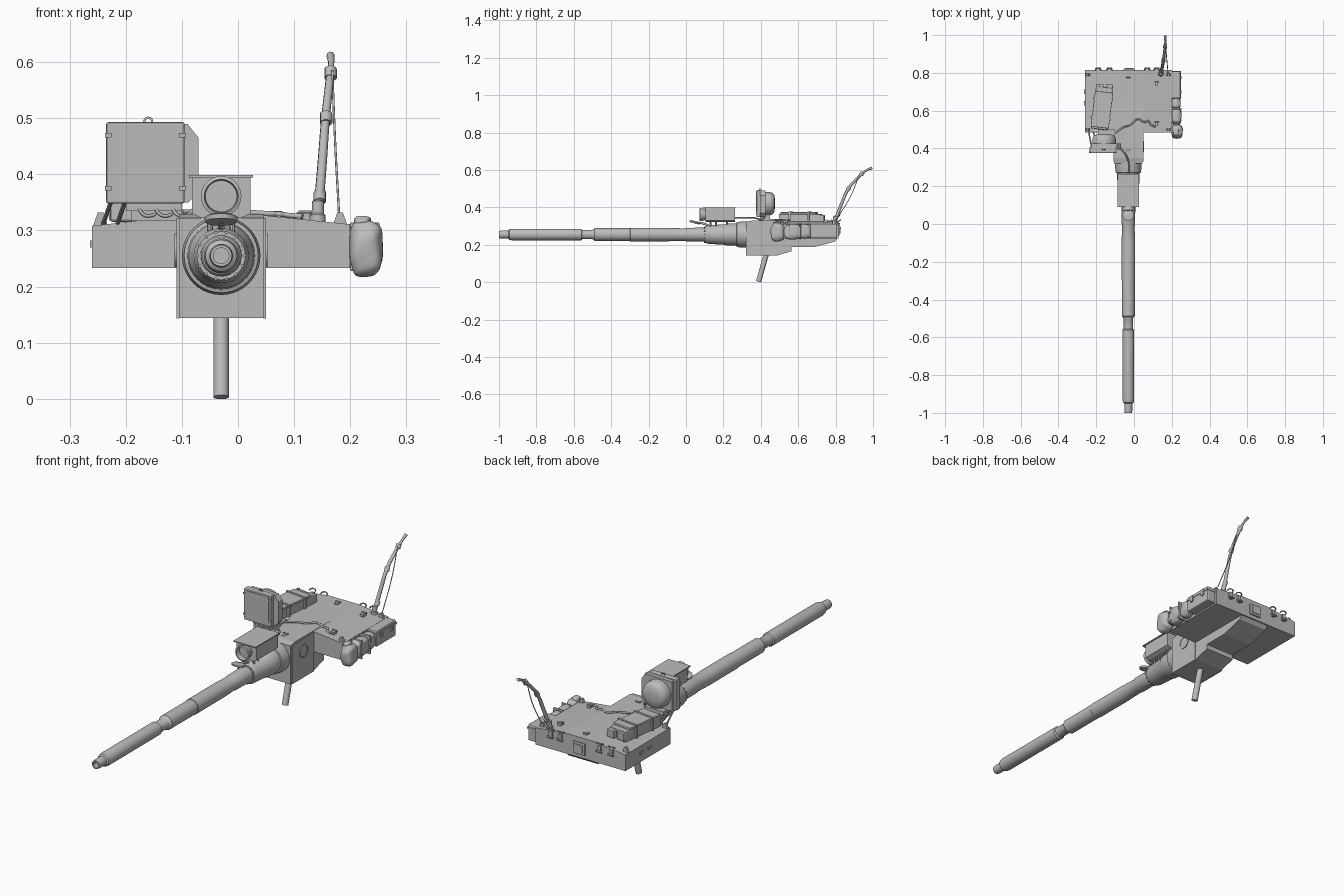
import bpy, bmesh, math
from mathutils import Vector, Matrix

if "Cube" in bpy.data.objects:
    bpy.data.objects.remove(bpy.data.objects["Cube"])

grey = bpy.data.materials.new("turret grey")
grey.diffuse_color = (0.5, 0.5, 0.5, 1)
grey.use_nodes = True
grey.node_tree.nodes["Principled BSDF"].inputs["Base Color"].default_value = grey.diffuse_color
AX, AZ = -0.03, 0.255          # gun axis


def finish(name, bm, smooth=False, bevel=0):
    bmesh.ops.recalc_face_normals(bm, faces=bm.faces)
    me = bpy.data.meshes.new(name)
    bm.to_mesh(me)
    bm.free()
    ob = bpy.data.objects.new(name, me)
    bpy.context.collection.objects.link(ob)
    me.materials.append(grey)
    if bevel:
        m = ob.modifiers.new("bevel", 'BEVEL')
        m.width, m.segments = bevel, 2
    if smooth:
        bpy.ops.object.select_all(action='DESELECT')
        ob.select_set(True)
        bpy.context.view_layer.objects.active = ob
        bpy.ops.object.shade_smooth_by_angle(angle=math.radians(35))
    return ob


def box(name, x, y, z, rot=0, bevel=0):
    """Box from (min, max) ranges, turned about its own vertical axis."""
    bm = bmesh.new()
    c = Vector([(a[0] + a[1]) / 2 for a in (x, y, z)])
    s = [a[1] - a[0] for a in (x, y, z)]
    M = Matrix.Translation(c) @ Matrix.Rotation(math.radians(rot), 4, 'Z') @ Matrix.Diagonal((*s, 1))
    bmesh.ops.create_cube(bm, size=1, matrix=M)
    return finish(name, bm, bevel=bevel)


def prism(name, pts, axis, lo, hi, bevel=0):
    """Extrude a profile along x (points y,z) or y (points x,z)."""
    bm = bmesh.new()
    put = (lambda p, t: (t, p[0], p[1])) if axis == 'x' else (lambda p, t: (p[0], t, p[1]))
    f = bm.faces.new([bm.verts.new(put(p, lo)) for p in pts])
    r = bmesh.ops.extrude_face_region(bm, geom=[f])
    d = (hi - lo, 0, 0) if axis == 'x' else (0, hi - lo, 0)
    bmesh.ops.translate(bm, vec=d, verts=[v for v in r['geom'] if isinstance(v, bmesh.types.BMVert)])
    return finish(name, bm, bevel=bevel)


def lathe(name, prof, origin, direction, n=32):
    """Spin (distance, radius) points about a line."""
    bm = bmesh.new()
    M = Matrix.Translation(origin) @ Vector((0, 0, 1)).rotation_difference(Vector(direction)).to_matrix().to_4x4()
    rings = []
    for t, r in prof:
        if r == 0:
            rings.append([bm.verts.new(M @ Vector((0, 0, t)))])
        else:
            rings.append([bm.verts.new(M @ Vector((r * math.cos(a), r * math.sin(a), t)))
                          for a in (2 * math.pi * i / n for i in range(n))])
    for a, b in zip(rings, rings[1:]):
        for i in range(n):
            j = (i + 1) % n
            q = [a[i % len(a)], a[j % len(a)], b[j % len(b)], b[i % len(b)]]
            bm.faces.new(list(dict.fromkeys(q)))
    return finish(name, bm, smooth=True)


def rod(name, a, b, r, n=16):
    a, b = Vector(a), Vector(b)
    return lathe(name, [(0, 0), (0, r), ((b - a).length, r), ((b - a).length, 0)], a, b - a, n)


def tube(name, pts, r, radii=None):
    cu = bpy.data.curves.new(name, 'CURVE')
    cu.dimensions, cu.bevel_depth, cu.bevel_resolution = '3D', r, 2
    cu.use_fill_caps, cu.resolution_u = True, 6
    sp = cu.splines.new('BEZIER')
    sp.bezier_points.add(len(pts) - 1)
    for i, (b, p) in enumerate(zip(sp.bezier_points, pts)):
        b.co, b.handle_left_type, b.handle_right_type = p, 'AUTO', 'AUTO'
        b.radius = radii[i] if radii else 1
    ob = bpy.data.objects.new(name, cu)
    bpy.context.collection.objects.link(ob)
    cu.materials.append(grey)


def bag(name, c, s):
    """Lumpy cloth sack."""
    bm = bmesh.new()
    bmesh.ops.create_icosphere(bm, subdivisions=4, radius=1)
    for v in bm.verts:
        p = v.co.copy()
        k = 1 + 0.035 * math.sin(5 * p.y + 4 * p.z) + 0.025 * math.sin(7 * p.z - 3 * p.x)
        q = Vector([math.copysign(abs(t) ** 0.7, t) for t in p]) * k
        v.co = Vector([c[i] + s[i] * q[i] for i in range(3)])
    finish(name, bm, smooth=True)


# Hull: deep central housing and wide rear bustle
prism("central_housing", [(.32, .144), (.32, .322), (.35, .329), (.5, .329), (.81, .325), (.815, .24), (.795, .217),
      (.685, .188), (.565, .188), (.565, .166), (.49, .144)], 'x', -.105, .046)
prism("rear_bustle", [(-.26, .233), (-.26, .308), (-.1, .327), (.046, .327), (.2, .311), (.2, .233)], 'y', .485, .815)
for s in (-1, 1):
    x = AX + s * .0775
    prism("side_plate", [(.33, .143), (.33, .322), (.485, .322), (.485, .143)], 'x', x - .002, x + .002)
    lathe("trunnion_cap", [(0, .03), (.004, .03), (.004, .024), (.002, .024), (.002, 0)],
          (AX + s * .079, .41, .265), (s, 0, 0))

# Gun barrel with hollow muzzle, sleeves and mantlet cone
lathe("barrel", [(.06, 0), (.06, .014), (0, .014), (0, .019), (.012, .021), (.05, .021), (.055, .028), (.07, .031),
      (.44, .031), (.445, .025), (.5, .025), (.51, .031), (.512, .034), (.70, .034), (.702, .036), (.9, .036),
      (.99, .033), (1, .036), (1.1, .037), (1.13, .037)], (AX, -1, AZ), (0, 1, 0))
lathe("mantlet", [(.1, .036), (.1, .043), (.115, .049), (.21, .055), (.215, .058), (.27, .06), (.272, .066),
      (.3, .07), (.34, .07), (.34, 0)], (AX, 0, AZ), (0, 1, 0), 40)
for i in range(14):
    a = 2 * math.pi * i / 14
    x, z = AX + .042 * math.cos(a), AZ + .042 * math.sin(a)
    rod("mantlet_bolt", (x, .095, z), (x, .12, z), .003, 8)

# Feed post under the housing
rod("lower_post", (AX, .388, .003), (AX, .432, .16), .014, 20)

# Sight housing above the gun
prism("gun_sight_box", [(-.082, .33), (-.082, .396), (.022, .396), (.022, .33), (.005, .322), (-.065, .322)],
      'y', .105, .262)
box("gun_sight_lid", (-.087, .027), (.09, .265), (.394, .399))
lathe("gun_sight_lens", [(.0, .028), (-.032, .036), (-.034, .03), (-.012, .028), (-.012, 0)],
      (AX, .106, .361), (0, 1, 0))
lathe("small_lamp", [(0, 0), (0, .028), (.008, .03), (.012, .022), (.012, 0)], (AX, .045, .315), (0, .25, 1))
tube("lamp_arm", [(AX, .05, .318), (AX, .09, .315), (AX, .12, .302)], .006)
for y in (.13, .16, .22):
    for x in (-.05, -.01):
        rod("sight_leg", (x, y, .295), (x, y, .34), .005, 8)
tube("sight_cable", [(-.03, .26, .345), (-.025, .3, .345), (-.04, .36, .345), (-.07, .40, .335)], .004)

# Panoramic sight: front frame, chamfered body, rounded rear drum
box("scope_frame", (-.235, -.095), (.378, .408), (.348, .493), bevel=.004)
box("scope_window", (-.222, -.106), (.3755, .38), (.366, .486))
for x in (-.231, -.099):
    for z in (.375, .47):
        box("frame_clip", (x - .006, x + .006), (.375, .385), (z - .004, z + .004))
prism("scope_body", [(-.225, .352), (-.225, .488), (-.09, .49), (-.07, .465), (-.07, .37), (-.088, .35)],
      'y', .395, .425)
lathe("scope_drum", [(0, .062), (.03, .062), (.043, .057), (.052, .045), (.056, .02), (.057, 0)],
      (-.158, .42, .42), (0, 1, 0))
lathe("lifting_ring", [(-.002, .005), (-.002, .009), (.002, .009), (.002, .005), (-.002, .005)],
      (-.16, .395, .494), (0, 1, 0), 16)
box("scope_foot", (-.2, -.1), (.395, .45), (.335, .352))
box("scope_bracket", (-.19, -.1), (.4, .50), (.318, .337))
for x in (-.225, -.2):
    rod("scope_strut", (x, .41, .355), (x - .015, .49, .312), .004, 8)
for k in range(3):
    x = -.18 + .03 * k
    tube("scope_cable", [(x, .40, .35), (x + .012, .395, .328), (x + .03, .40, .328), (x + .045, .42, .345)], .003)

# Roof equipment box, turned slightly, with straps and lamps at its rear end
box("roof_box", (-.215, -.125), (.5, .725), (.315, .365), rot=-7, bevel=.005)
box("roof_box_lid", (-.218, -.122), (.51, .70), (.364, .375), rot=-7, bevel=.003)
for y in (.56, .66):
    x = -.17 + (y - .61) * .12
    box("box_strap", (x - .054, x + .054), (y - .005, y + .005), (.318, .378), rot=-7)
for dx in (-.025, .025):
    x = -.156 + dx
    box("box_rear_unit", (x - .019, x + .019), (.71, .74), (.325, .36), rot=-7, bevel=.003)

# Roof cable and lifting lugs
tube("roof_cable", [(-.1, .48, .333), (-.06, .51, .333), (-.02, .525, .332), (.02, .555, .332), (.055, .54, .33),
      (.075, .545, .329), (.09, .525, .327), (.115, .515, .325)], .0045)
for x, y in ((-.03, .77), (.12, .745), (-.03, .385), (.12, .53)):
    box("roof_lug", (x - .008, x + .008), (y - .012, y + .012), (.315, .331))
    rod("lug_pin", (x - .012, y + .008, .332), (x + .012, y + .008, .332), .004, 8)
for x, y in ((-.245, .79), (.182, .79), (-.245, .50), (.182, .50)):
    prism("corner_lug", [(x - .014, .306), (x - .005, .332), (x + .005, .332), (x + .014, .306)],
          'y', y - .006, y + .006)

# Rear face: hatch, latches, handles
box("rear_hatch", (-.055, .005), (.813, .822), (.25, .305), bevel=.003)
box("rear_hatch_panel", (-.045, -.005), (.82, .825), (.26, .295))
for x in (-.19, -.13, .07, .12):
    box("rear_latch", (x - .008, x + .008), (.813, .823), (.285, .318))
    rod("rear_hook", (x - .014, .824, .292), (x + .014, .824, .292), .005, 8)
    tube("rear_handle", [(x - .015, .813, .325), (x - .012, .822, .33), (x + .012, .822, .33), (x + .015, .813, .325)], .003)
for x in (-.26, .2):
    for y in (.64, .70):
        box("side_latch", (x - .004, x + .004), (y - .012, y + .012), (.27, .282))

# Stowage on the right side
box("side_case", (.198, .246), (.665, .808), (.238, .312), bevel=.006)
box("side_case_lid", (.198, .249), (.663, .81), (.292, .3))
for y in (.7, .775):
    box("case_latch", (.245, .252), (y - .008, y + .008), (.275, .305))
bag("front_sack", (.228, .49, .268), (.03, .037, .05))
bag("sack_neck", (.222, .487, .315), (.015, .02, .011))
bag("middle_sack", (.224, .572, .27), (.027, .05, .042))
bag("rear_sack", (.222, .638, .272), (.025, .032, .039))
for y in (.55, .61):
    box("sack_strap", (.2, .252), (y - .004, y + .004), (.228, .314), bevel=.002)

# Bent mast with tie cord
lathe("mast_base", [(0, .014), (.015, .014), (.018, .011), (.04, .011), (.045, 0)], (.142, .795, .312), (.02, .08, 1), 16)
tube("bent_mast", [(.143, .80, .335), (.15, .832, .42), (.156, .868, .50), (.163, .925, .565), (.166, .965, .598),
      (.165, .995, .612)], .01, [.9, .85, .8, .75, .55, .75])
tube("mast_cord", [(.168, .93, .585), (.173, .88, .46), (.18, .80, .33)], .002)
for p in ((.146, .812, .36), (.157, .868, .5), (.165, .94, .58)):
    rod("mast_clamp", Vector(p) - Vector((0, .005, .008)), Vector(p) + Vector((0, .005, .008)), .011, 12)
